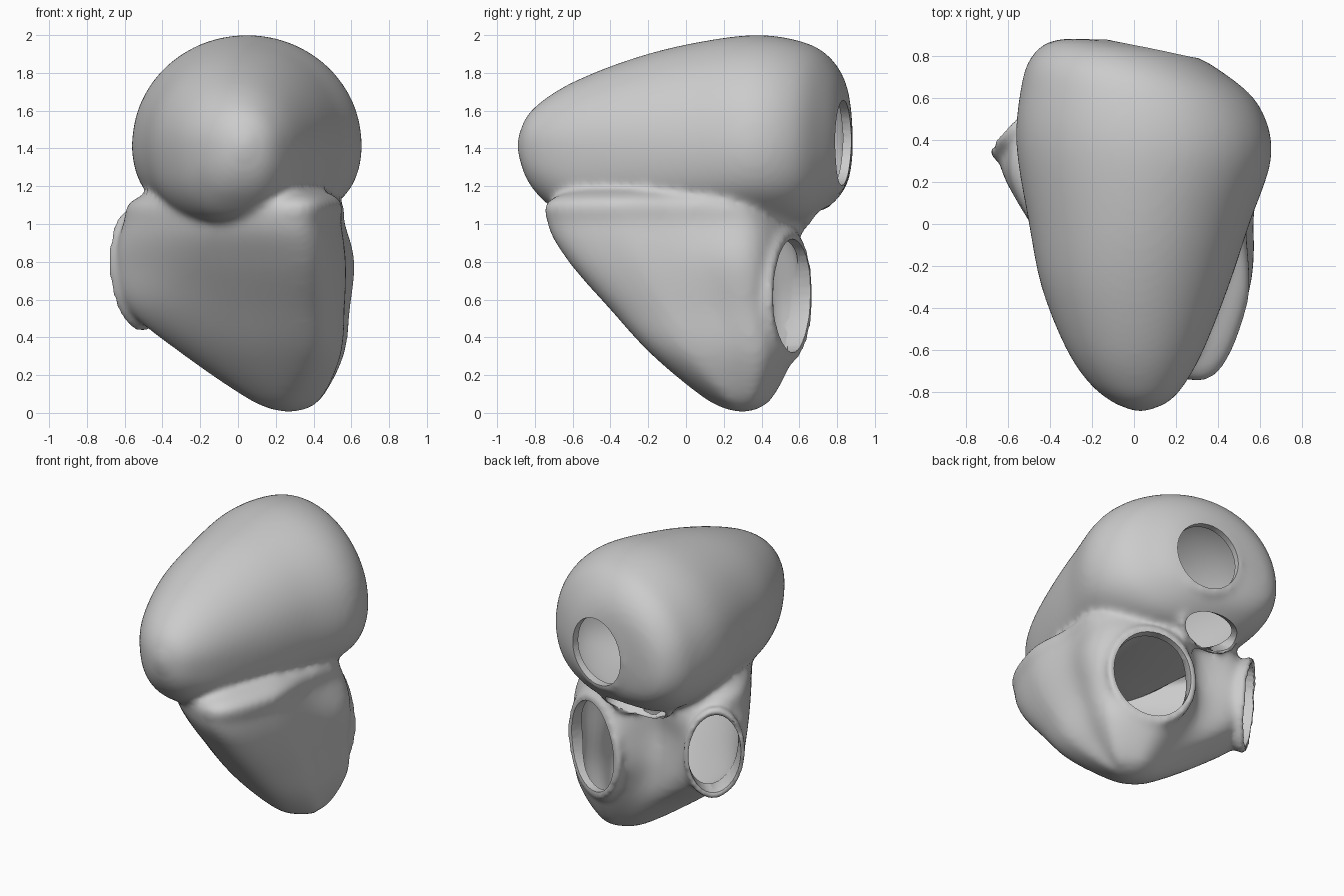
import bpy, bmesh, math
from mathutils import Vector

if "Cube" in bpy.data.objects:
    bpy.data.objects.remove(bpy.data.objects["Cube"])


def spline(pts, n, closed):
    # Catmull-Rom resampling through control points
    k, out = len(pts), []
    get = lambda i: pts[i % k] if closed else pts[max(0, min(k - 1, i))]
    for i in range(k if closed else k - 1):
        a, b, c, d = (get(i + j) for j in (-1, 0, 1, 2))
        for s in range(n):
            t = s / n
            out.append(0.5 * (2 * b + (c - a) * t + (2 * a - 5 * b + 4 * c - d) * t * t
                              + (3 * b - a - 3 * c + d) * t ** 3))
    return out if closed else out + [pts[-1]]


def loft(name, start, rings, end, inset=0.0):
    # smooth closed skin through rings, with a pole at each end
    fine = [spline(r, 6, True) for r in rings]
    m = len(fine[0])
    cols = [spline([start] + [r[j] for r in fine] + [end], 5, False) for j in range(m)]
    bm = bmesh.new()
    p0, p1 = bm.verts.new(start), bm.verts.new(end)
    grid = [[bm.verts.new(p) for p in c[1:-1]] for c in cols]
    for j in range(m):
        a, b = grid[j], grid[(j + 1) % m]
        bm.faces.new((p0, a[0], b[0]))
        bm.faces.new((p1, b[-1], a[-1]))
        for i in range(len(a) - 1):
            bm.faces.new((a[i], a[i + 1], b[i + 1], b[i]))
    bmesh.ops.recalc_face_normals(bm, faces=bm.faces)
    bm.normal_update()
    for v, nrm in [(v, v.normal.copy()) for v in bm.verts]:
        v.co -= nrm * inset
    me = bpy.data.meshes.new(name)
    bm.to_mesh(me)
    bm.free()
    ob = bpy.data.objects.new(name, me)
    bpy.context.collection.objects.link(ob)
    return ob


def apply(ob, kind, **props):
    bpy.context.view_layer.objects.active = ob
    mod = ob.modifiers.new(kind, kind)
    for k, v in props.items():
        setattr(mod, k, v)
    bpy.ops.object.modifier_apply(modifier=mod.name)


def cut(ob, tool):
    apply(ob, 'BOOLEAN', operation='DIFFERENCE', solver='EXACT', object=tool)


# upper chamber: y, x0, x1, z0, z1 of each oval section
UPPER = [(-.85, -.1, .16, 1.25, 1.56), (-.75, -.22, .25, 1.12, 1.66),
         (-.58, -.33, .34, 1.01, 1.76), (-.3, -.44, .45, .97, 1.87),
         (0, -.5, .55, .97, 1.95), (.35, -.56, .655, .98, 2.0),
         (.6, -.54, .6, 1.0, 1.97), (.75, -.49, .44, 1.09, 1.89),
         (.84, -.37, .24, 1.22, 1.73)]


def upper(name, inset=0.0):
    rings = []
    for y, x0, x1, z0, z1 in UPPER:
        cx, ring = (x0 + x1) / 2, []
        for i in range(16):
            a = i * math.tau / 16
            s, c = math.sin(a), math.cos(a)
            z = 1.42 + s * (z1 - 1.42)
            if s < -.01:  # fuller underside
                s, c = -abs(s) ** .85, math.copysign(abs(c) ** .85, c)
                z = 1.42 + s * (1.42 - z0)
            x = cx + c * (x1 - x0) / 2
            # the back leans away on the right side
            ring.append(Vector((x, y - .12 * x * max(0, y), z)))
        rings.append(ring)
    return loft(name, Vector((.03, -.9, 1.42)), rings, Vector((-.1, .875, 1.46)), inset)


# lower chamber: outline at each height, starting from the front right corner
LOWER = {
    .06: [(.3, .13), (.42, .22), (.42, .36), (.3, .44), (.2, .42), (.12, .38), (.08, .32), (.1, .22), (.2, .14)],
    .3: [(.38, -.17), (.53, 0), (.54, .42), (.26, .57), (.03, .5), (-.14, .44), (-.28, .3), (-.17, .1), (.1, -.1)],
    .55: [(.38, -.4), (.55, -.15), (.565, .4), (.15, .64), (-.1, .5), (-.38, .52), (-.58, .34), (-.42, .08), (.02, -.28)],
    .8: [(.36, -.62), (.55, -.3), (.59, .38), (.15, .64), (-.12, .47), (-.43, .54), (-.64, .35), (-.52, .08), (-.08, -.42)],
    1.0: [(.33, -.73), (.53, -.38), (.54, .36), (.17, .57), (-.1, .48), (-.4, .52), (-.6, .34), (-.52, .05), (-.1, -.52)],
    1.15: [(.32, -.68), (.5, -.37), (.49, .25), (.2, .45), (-.1, .4), (-.33, .4), (-.5, .3), (-.45, .05), (-.08, -.48)],
}


def lower(name, inset=0.0):
    rings = []
    for z, r in LOWER.items():
        p = [Vector((x, y, z)) for x, y in r]
        p.insert(2, (p[1] + p[2]) / 2)  # keeps the right side flat
        rings.append(p)
    return loft(name, Vector((.27, .3, 0)), rings, Vector((.1, -.1, 1.27)), inset)


# openings: centre, outward direction, half width, half height
HOLES = [((.09, .8, 1.43), (.22, 1, 0), .215, .225),
         ((-.07, .63, 1.045), (-.1, .85, -.5), .21, .11),
         ((.31, .54, .62), (.38, .92, 0), .25, .3),
         ((-.53, .45, .76), (-.68, .73, -.1), .165, .28)]

# outer skin: both chambers and the rounded lips fused together
shell = upper("heart_shell")
parts = [shell, lower("lower_chamber")]
cutters = []
for c, d, w, h in HOLES:
    rot = Vector(d).to_track_quat('Z', 'Y').to_euler()
    bpy.ops.mesh.primitive_torus_add(location=c, rotation=rot, major_radius=1.08, minor_radius=.11,
                                     major_segments=40, minor_segments=10)
    lip = bpy.context.object
    lip.scale = (w, h, .3)
    parts.append(lip)
    bpy.ops.mesh.primitive_cylinder_add(vertices=40, radius=1, depth=2, location=c, rotation=rot)
    tool = bpy.context.object
    tool.scale = (w, h, .16)
    cutters.append(tool)
bpy.ops.object.select_all(action='DESELECT')
for p in parts:
    p.select_set(True)
bpy.context.view_layer.objects.active = shell
bpy.ops.object.join()
apply(shell, 'REMESH', mode='VOXEL', voxel_size=.02)
apply(shell, 'SMOOTH', factor=.5, iterations=12)

# hollow out the two chambers, leaving a wall between them
upper_cavity = upper("upper_cavity", .045)
lower_cavity = lower("lower_cavity", .045)
divider = upper("divider")
cut(lower_cavity, divider)
for tool in [upper_cavity, lower_cavity] + cutters:
    cut(shell, tool)
for tool in [upper_cavity, lower_cavity, divider] + cutters:
    bpy.data.objects.remove(tool)

bpy.ops.object.select_all(action='DESELECT')
shell.select_set(True)
bpy.context.view_layer.objects.active = shell
bpy.ops.object.shade_smooth_by_angle(angle=math.radians(50))
